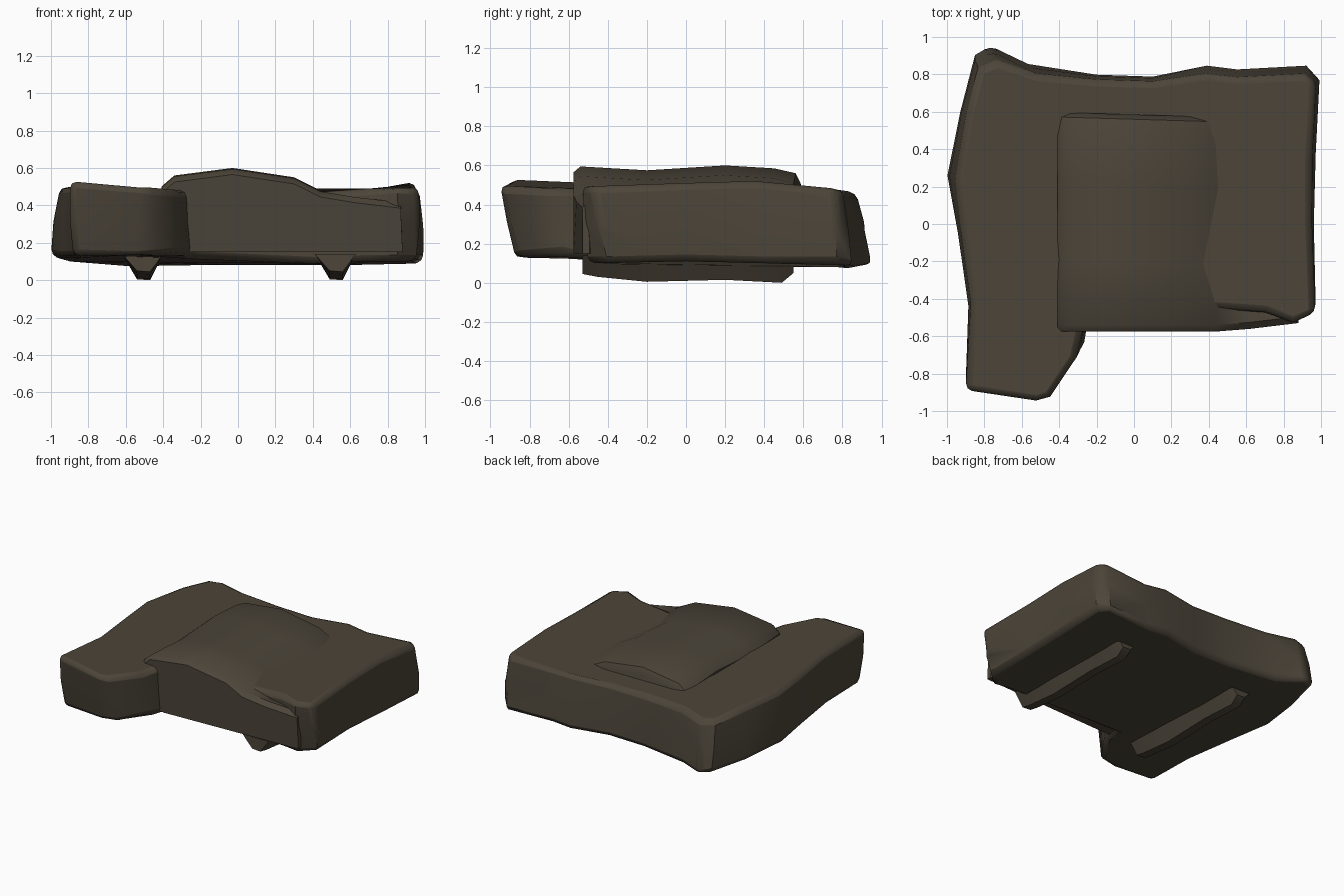
import bpy, bmesh

if "Cube" in bpy.data.objects:
    bpy.data.objects.remove(bpy.data.objects["Cube"])

mat = bpy.data.materials.new("dark olive brown")
mat.diffuse_color = (0.072, 0.059, 0.041, 1)
mat.use_nodes = True
mat.node_tree.nodes["Principled BSDF"].inputs["Base Color"].default_value = mat.diffuse_color


def loft(name, rings, bevel, segments=2):
    """Skin closed rings of equal length and cap both ends."""
    bm = bmesh.new()
    vr = [[bm.verts.new(p) for p in ring] for ring in rings]
    for a, b in zip(vr, vr[1:]):
        n = len(a)
        for i in range(n):
            j = (i + 1) % n
            bm.faces.new((a[i], a[j], b[j], b[i]))
    bm.faces.new(vr[0][::-1])
    bm.faces.new(vr[-1])
    bmesh.ops.recalc_face_normals(bm, faces=bm.faces)
    me = bpy.data.meshes.new(name)
    bm.to_mesh(me)
    bm.free()
    ob = bpy.data.objects.new(name, me)
    bpy.context.collection.objects.link(ob)
    me.materials.append(mat)
    if bevel:
        m = ob.modifiers.new("soft edges", 'BEVEL')
        m.width = bevel
        m.segments = segments
        m.limit_method = 'ANGLE'
        m.angle_limit = 0.9
    bpy.ops.object.select_all(action='DESELECT')
    ob.select_set(True)
    bpy.context.view_layer.objects.active = ob
    bpy.ops.object.shade_smooth_by_angle(angle=0.8)
    return ob


# Main lumpy slab: outline as bottom point then top point
outline = [
    (-.88, -.85, .13, -.90, -.89, .53), (-.55, -.87, .12, -.52, -.95, .50),
    (-.42, -.85, .13, -.45, -.93, .49), (-.26, -.62, .15, -.31, -.72, .48),
    (-.24, -.48, .12, -.26, -.50, .48), (.40, -.46, .09, .40, -.45, .47),
    (.70, -.48, .10, .70, -.47, .49), (.85, -.50, .10, .85, -.53, .50),
    (.95, -.40, .10, .97, -.48, .49), (.95, .00, .11, .95, .00, .51),
    (.97, .40, .10, .95, .35, .52), (.99, .77, .10, .97, .76, .48),
    (.92, .85, .08, .91, .80, .48), (.55, .83, .08, .55, .78, .47),
    (.39, .85, .08, .38, .80, .48), (.10, .79, .08, .10, .76, .47),
    (-.20, .80, .08, -.20, .77, .47), (-.57, .86, .08, -.52, .80, .47),
    (-.77, .96, .09, -.73, .87, .46), (-.85, .91, .10, -.83, .83, .47),
    (-.93, .60, .10, -.89, .60, .49), (-1.0, .26, .13, -.95, .25, .50),
    (-.94, -.05, .12, -.92, -.05, .50), (-.88, -.45, .12, -.87, -.42, .51),
]
low = [p[:3] for p in outline]
high = [p[3:] for p in outline]
# slight belly half way up
mid = [((a[0] + b[0]) * .506, (a[1] + b[1]) * .503, (a[2] + b[2]) / 2)
       for a, b in zip(low, high)]
loft("draped_slab", [low, mid, high], 0.035)

# Raised arched panel, a cross-section swept from front to back
profile = [(-.41, .50), (-.34, .56), (-.03, .60), (.30, .55), (.44, .48),
           (.62, .45), (.87, .42), (.88, .15), (-.22, .15), (-.40, .16)]
stations = [(-.575, -.035), (-.54, -.005), (-.20, -.025), (.20, 0),
            (.45, -.015), (.56, -.04), (.585, -.09)]
rings = []
for y, dz in stations:
    ring = []
    for x, z in profile:
        back = y > -.4
        xx = min(x, .5) if back else x
        yy = y + (max(0, x - .5) * .12 if not back else -.03 * x)
        ring.append((xx, yy, z + (dz if z > .3 else 0)))
    rings.append(ring)
loft("raised_panel", rings, 0)

# Two ridged runners below
keel = [(-.53, .045), (-.45, .03), (-.20, .005), (0, .01), (.20, .015),
        (.49, 0), (.55, .05)]
for side, cx in (("left", -.51), ("right", .52)):
    rings = [[(cx - .11, y, .14), (cx - .03, y, z + .005),
              (cx + .04, y, z), (cx + .11, y, .14)] for y, z in keel]
    loft(side + "_runner", rings, 0)
